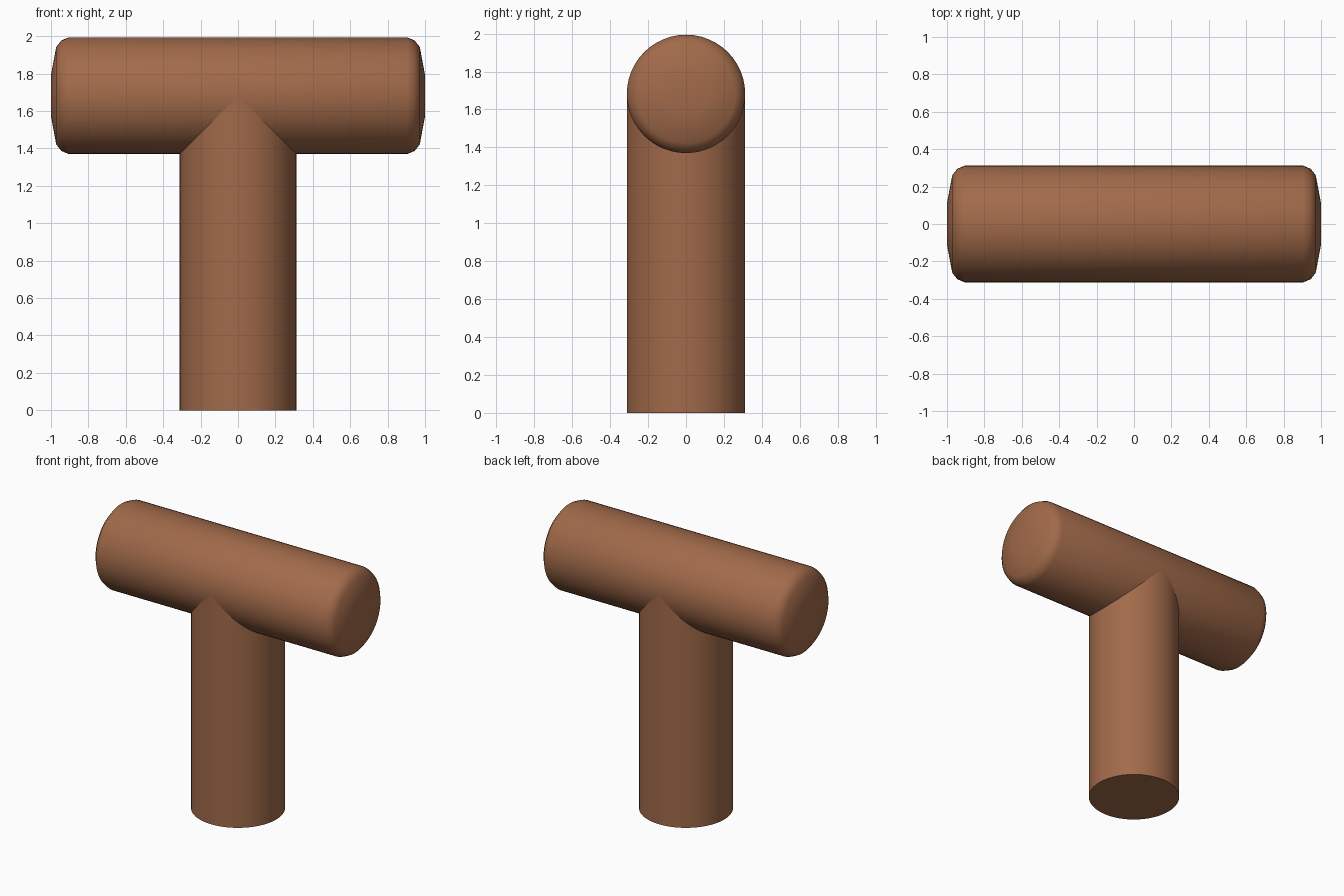
import bpy, bmesh, math

if "Cube" in bpy.data.objects:
    bpy.data.objects.remove(bpy.data.objects["Cube"])

SEGMENTS = 48
RADIUS = 0.312
BAR_HEIGHT = 1.682

brown = bpy.data.materials.new("warm brown")
brown.diffuse_color = (0.36, 0.145, 0.068, 1.0)
brown.use_nodes = True
brown.node_tree.nodes["Principled BSDF"].inputs["Base Color"].default_value = brown.diffuse_color


def turned(name, profile, to_point):
    """Revolve (radius, position) rings about an axis and cap both ends."""
    bm = bmesh.new()
    rings = []
    for r, t in profile:
        rings.append([bm.verts.new(to_point(r * math.cos(a), r * math.sin(a), t))
                      for a in (2 * math.pi * i / SEGMENTS for i in range(SEGMENTS))])
    for low, high in zip(rings, rings[1:]):
        for i in range(SEGMENTS):
            j = (i + 1) % SEGMENTS
            bm.faces.new((low[i], low[j], high[j], high[i]))
    bm.faces.new(rings[0])
    bm.faces.new(rings[-1])
    bmesh.ops.recalc_face_normals(bm, faces=bm.faces)
    mesh = bpy.data.meshes.new(name)
    bm.to_mesh(mesh)
    bm.free()
    mesh.materials.append(brown)
    obj = bpy.data.objects.new(name, mesh)
    bpy.context.collection.objects.link(obj)
    bpy.context.view_layer.objects.active = obj
    obj.select_set(True)
    bpy.ops.object.shade_smooth_by_angle(angle=math.radians(65))
    obj.select_set(False)
    return obj


# Upright post, running up into the middle of the crossbar
turned("post", [(RADIUS, 0.0), (RADIUS, 1.69)],
       lambda u, v, t: (u, v, t))

# Horizontal crossbar with rounded rims and slightly domed ends
end = [(RADIUS, 0.905), (0.295, 0.945), (0.26, 0.972), (0.11, 1.0)]
profile = [(r, -t) for r, t in reversed(end)] + end
turned("crossbar", profile, lambda u, v, t: (t, u, BAR_HEIGHT + v))
